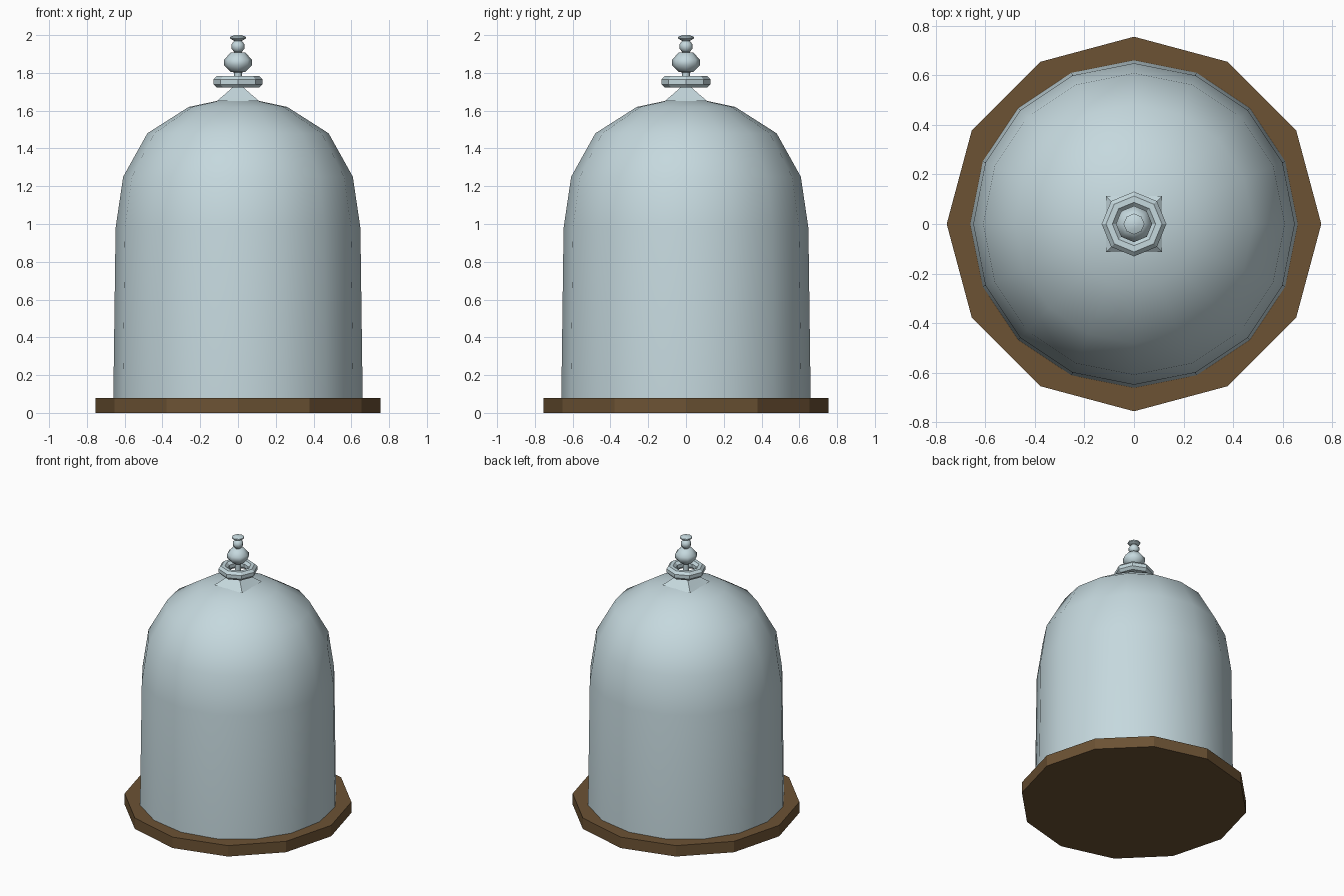
import bpy
import bmesh
import math

cube = bpy.data.objects.get("Cube")
if cube:
    bpy.data.objects.remove(cube, do_unlink=True)


def make_material(name, rgb):
    mat = bpy.data.materials.new(name)
    mat.use_nodes = True
    color = (*rgb, 1.0)
    mat.diffuse_color = color
    mat.node_tree.nodes["Principled BSDF"].inputs["Base Color"].default_value = color
    return mat


glass = make_material("pale blue glass", (0.56, 0.69, 0.73))
wood = make_material("brown wood", (0.15, 0.085, 0.034))


def lathe(name, profile, sides, mat, turn=0.0, loop=False, smooth=None):
    """Revolve (radius, height) points around z; zero radius gives a pole."""
    bm = bmesh.new()
    rings = []
    for r, z in profile:
        if r == 0:
            rings.append([bm.verts.new((0, 0, z))] * sides)
        else:
            angles = [turn + math.tau * i / sides for i in range(sides)]
            rings.append([bm.verts.new((r * math.cos(a), r * math.sin(a), z)) for a in angles])
    pairs = list(zip(rings, rings[1:]))
    if loop:
        pairs.append((rings[-1], rings[0]))
    for low, high in pairs:
        for i in range(sides):
            j = (i + 1) % sides
            corners = dict.fromkeys((low[i], low[j], high[j], high[i]))
            # Two neighbouring poles span no face
            if len(corners) > 2:
                bm.faces.new(list(corners))
    bmesh.ops.recalc_face_normals(bm, faces=bm.faces)
    mesh = bpy.data.meshes.new(name)
    bm.to_mesh(mesh)
    bm.free()
    mesh.materials.append(mat)
    obj = bpy.data.objects.new(name, mesh)
    bpy.context.collection.objects.link(obj)
    if smooth:
        bpy.ops.object.select_all(action="DESELECT")
        obj.select_set(True)
        bpy.context.view_layer.objects.active = obj
        bpy.ops.object.shade_smooth_by_angle(angle=math.radians(smooth))


# Twelve-sided wooden base
lathe("base", [(0, 0), (0.755, 0), (0.755, 0.08), (0, 0.08)], 12, wood)

# Bell-shaped cover with an outer and an inner wall
outer = [(0.66, 0.08), (0.648, 0.98), (0.608, 1.25), (0.48, 1.48), (0.26, 1.62), (0, 1.675)]
inner = [(r * 0.94, z - 0.03) for r, z in reversed(outer[1:])] + [(0.62, 0.08)]
lathe("glass_dome", outer + inner, 16, glass, loop=True, smooth=60)

# Four-sided flare joining the dome to the finial
lathe("finial_foot", [(0.16, 1.65), (0.085, 1.695), (0.03, 1.73), (0, 1.73)],
      4, glass, turn=math.pi / 4, smooth=35)

# Open ring around the stem
ring = [(0.1 + 0.033 * math.cos(a), 1.752 + 0.033 * math.sin(a))
        for a in (math.tau * (i + 0.5) / 8 for i in range(8))]
lathe("finial_ring", ring, 8, glass, loop=True, smooth=30)

# Stem, two beads and a cap
lathe("finial_stem", [(0, 1.7), (0.02, 1.7), (0.02, 1.98), (0, 1.98)], 8, glass, smooth=50)
lathe("large_bead", [(0, 1.8), (0.04, 1.805), (0.073, 1.84), (0.073, 1.87),
                     (0.04, 1.907), (0, 1.912)], 8, glass, smooth=50)
lathe("small_bead", [(0, 1.905), (0.02, 1.91), (0.035, 1.93), (0.035, 1.95),
                     (0.02, 1.97), (0, 1.972)], 8, glass, smooth=50)
lathe("finial_cap", [(0, 1.97), (0.025, 1.972), (0.042, 1.982), (0.042, 1.99),
                     (0.02, 2.0), (0, 2.0)], 8, glass, smooth=50)
